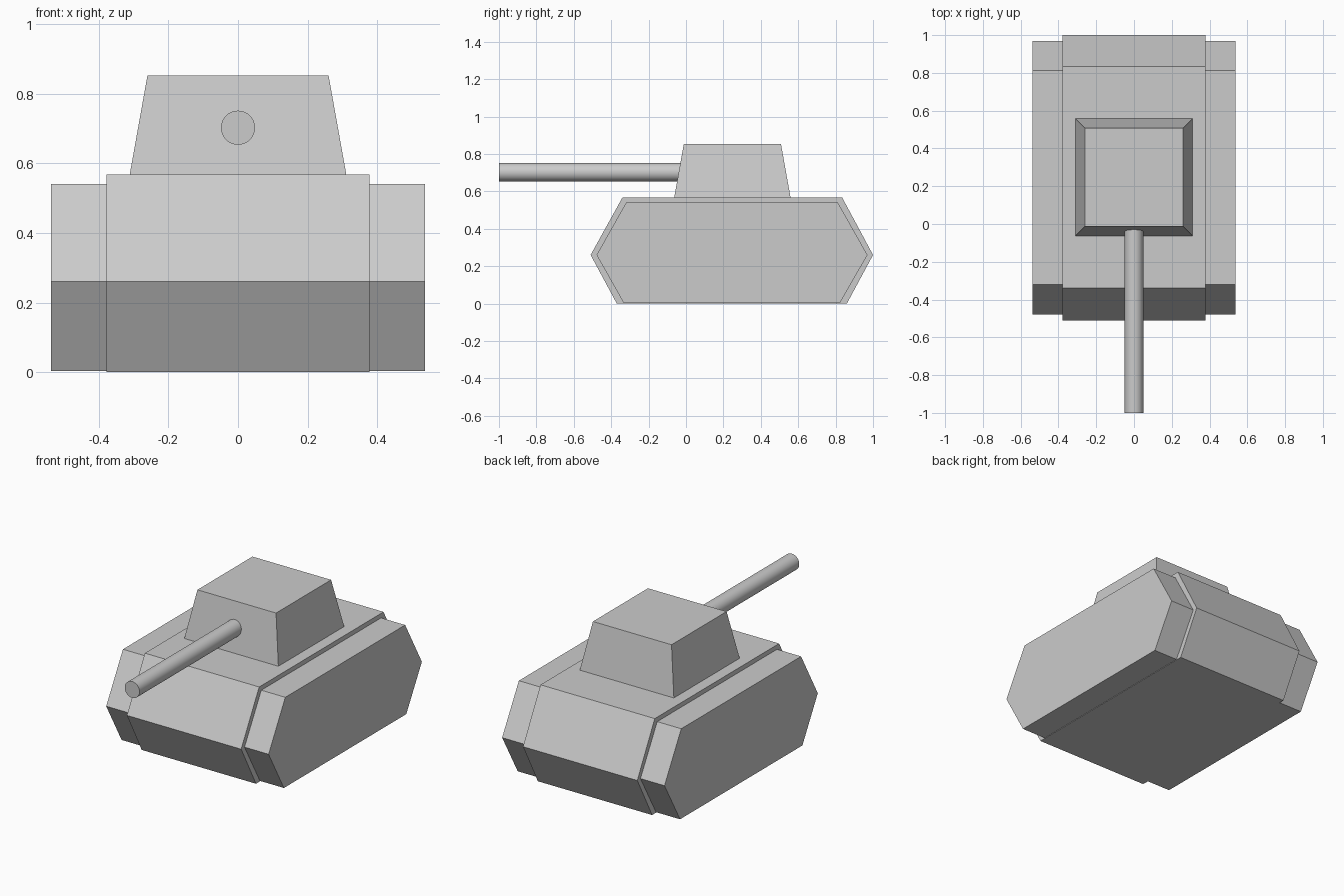
import bpy, bmesh, math

if "Cube" in bpy.data.objects:
    bpy.data.objects.remove(bpy.data.objects["Cube"])


def add_object(name, bm):
    bmesh.ops.recalc_face_normals(bm, faces=bm.faces)
    mesh = bpy.data.meshes.new(name)
    bm.to_mesh(mesh)
    bm.free()
    obj = bpy.data.objects.new(name, mesh)
    bpy.context.collection.objects.link(obj)
    return obj


def side_prism(name, profile, x0, x1):
    """Extrude a closed (y, z) profile along x."""
    bm = bmesh.new()
    face = bm.faces.new([bm.verts.new((x0, y, z)) for y, z in profile])
    new = bmesh.ops.extrude_face_region(bm, geom=[face])["geom"]
    verts = [v for v in new if isinstance(v, bmesh.types.BMVert)]
    bmesh.ops.translate(bm, verts=verts, vec=(x1 - x0, 0, 0))
    return add_object(name, bm)


# Hull: six-sided profile
hull = [(-0.37, 0), (-0.51, 0.26), (-0.34, 0.567),
        (0.835, 0.567), (1.0, 0.26), (0.86, 0)]
side_prism("hull", hull, -0.378, 0.378)

# Tracks: slightly smaller profile, one on each side
track = [(-0.333, 0.003), (-0.478, 0.26), (-0.32, 0.54),
         (0.812, 0.54), (0.97, 0.26), (0.823, 0.003)]
for side, sign in (("left", -1), ("right", 1)):
    side_prism(side + "_track", track, sign * 0.378, sign * 0.537)

# Turret: tapered box
bm = bmesh.new()
bmesh.ops.create_cube(bm, size=1)
for v in bm.verts:
    top = v.co.z > 0
    width = 0.52 if top else 0.622
    v.co = (v.co.x * width, 0.248 + v.co.y * width, 0.852 if top else 0.567)
add_object("turret", bm)

# Barrel: smooth cylinder reaching into the turret front
y0, y1 = -1.0, -0.01
bpy.ops.mesh.primitive_cylinder_add(vertices=32, radius=0.049, depth=y1 - y0,
                                    location=(0, (y0 + y1) / 2, 0.702),
                                    rotation=(math.pi / 2, 0, 0))
bpy.context.object.name = "barrel"
bpy.ops.object.shade_smooth_by_angle(angle=math.radians(30))
